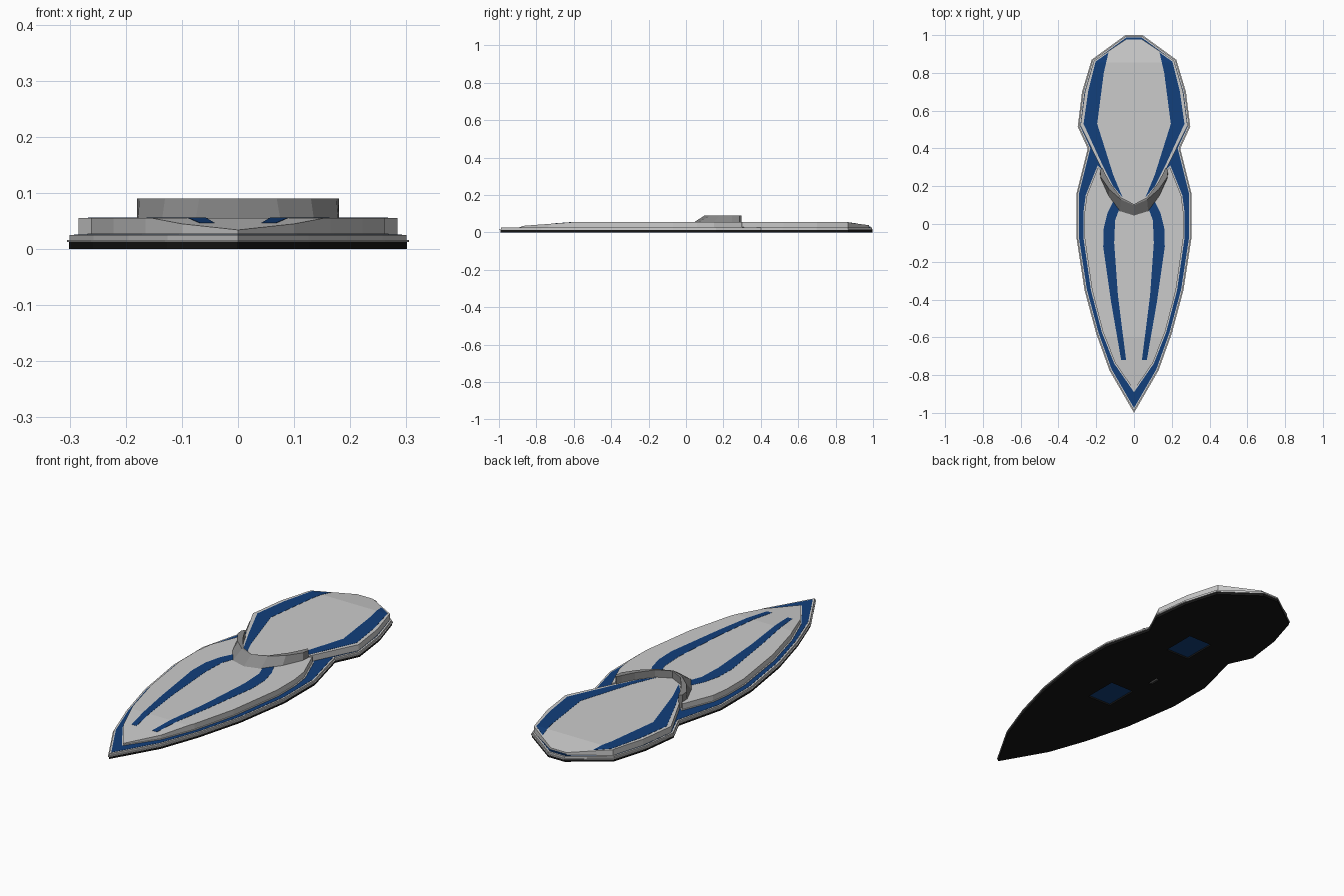
import bpy, bmesh
from mathutils import Vector

if "Cube" in bpy.data.objects:
    bpy.data.objects.remove(bpy.data.objects["Cube"])


def mat(name, rgb):
    m = bpy.data.materials.new(name)
    m.diffuse_color = (*rgb, 1)
    m.use_nodes = True
    m.node_tree.nodes["Principled BSDF"].inputs["Base Color"].default_value = m.diffuse_color
    return m


BLUE = mat("blue", (0.006, 0.05, 0.2))
BLACK = mat("black", (0.008, 0.008, 0.008))
DARK = mat("dark_grey", (0.25, 0.25, 0.25))


def finish(name, bm, material=None):
    bmesh.ops.recalc_face_normals(bm, faces=bm.faces)
    me = bpy.data.meshes.new(name)
    bm.to_mesh(me)
    bm.free()
    ob = bpy.data.objects.new(name, me)
    bpy.context.collection.objects.link(ob)
    if material:
        me.materials.append(material)
    return ob


def mirrored(half):
    """Right half, front to back -> closed counter-clockwise outline."""
    return half + [(-x, y) for x, y in reversed(half) if x > 1e-6]


def inset(pts, d):
    """Mitred inward offset of a counter-clockwise outline."""
    out = []
    for i, p in enumerate(pts):
        p, a, b = Vector(p), Vector(pts[i - 1]), Vector(pts[(i + 1) % len(pts)])
        e, f = (p - a).normalized(), (b - p).normalized()
        n, m = Vector((-e.y, e.x)), Vector((-f.y, f.x))
        out.append(tuple(p + (n + m) * d / (1 + n.dot(m))))
    return out


def deck_z(y):
    """Deck height: flat, sloping down at the nose and the tail."""
    if y < -0.6:
        return 0.055 + (y + 0.6) * 0.075
    if y > 0.855:
        return 0.055 - (y - 0.855) * 0.14
    return 0.055


def slab(name, pts, bottom, top, material=None):
    """Extruded outline; bottom and top may be heights or functions of y."""
    lo = bottom if callable(bottom) else lambda y: bottom
    hi = top if callable(top) else lambda y: top
    bm = bmesh.new()
    bm.faces.new([bm.verts.new((x, y, 0)) for x, y in pts])
    if callable(top):
        for y in (-0.6, 0.855):
            bmesh.ops.bisect_plane(bm, geom=bm.verts[:] + bm.edges[:] + bm.faces[:],
                                   plane_co=(0, y, 0), plane_no=(0, 1, 0))
    res = bmesh.ops.extrude_face_region(bm, geom=bm.faces[:], use_keep_orig=True)
    up = {v for v in res["geom"] if isinstance(v, bmesh.types.BMVert)}
    for v in bm.verts:
        v.co.z = (hi if v in up else lo)(v.co.y)
    return finish(name, bm, material)


def rect(x, y, w, l):
    return [(x - w, y - l), (x + w, y - l), (x + w, y + l), (x - w, y + l)]


# Base layers: black sole, thin flange, rim, blue border
outline = mirrored([(0, -1), (0.13, -0.775), (0.2, -0.58), (0.262, -0.35),
                    (0.305, -0.07), (0.305, 0.16), (0.245, 0.4), (0.298, 0.515),
                    (0.275, 0.7), (0.224, 0.87), (0.045, 1.0)])
sole = slab("sole", inset(outline, 0.004), 0, 0.012, BLACK)
slab("flange", outline, 0.012, 0.016)
slab("rim", inset(outline, 0.005), 0.016, 0.025)
slab("blue_border", inset(outline, 0.013), 0.02, 0.026, BLUE)

# Recessed pockets in the sole
for name, r, colour in (("rear_pocket", rect(0, 0.4, 0.065, 0.085), BLUE),
                        ("front_pocket", rect(0, -0.17, 0.065, 0.085), BLUE),
                        ("small_slot", rect(-0.08, 0.05, 0.01, 0.03), DARK)):
    cutter = slab(name + "_cutter", r, -0.01, 0.009)
    cutter.hide_render = True
    cutter.hide_viewport = True
    mod = sole.modifiers.new(name, "BOOLEAN")
    mod.object = cutter
    mod.solver = "EXACT"
    slab(name + "_panel", r, 0.008, 0.0095, colour)

# Front deck with notch for the collar
front = [(0, -0.88), (0.1, -0.735), (0.165, -0.57), (0.222, -0.35), (0.262, -0.07),
         (0.262, 0.06), (0.25, 0.15), (0.19, 0.3), (0.17, 0.28), (0.1, 0.15), (0, 0.08)]
front = mirrored(front)
slab("front_deck_ledge", inset(front, -0.006), 0.025, 0.028)
slab("front_deck", front, 0.025, deck_z)

# Rear deck
rear = mirrored([(0, 0.09), (0.09, 0.14), (0.165, 0.28), (0.284, 0.52),
                 (0.26, 0.7), (0.212, 0.865), (0.042, 0.978)])
slab("rear_deck", rear, 0.025, deck_z)

# Blue deck stripes, one per side
front_stripe = [(0.042, -0.72), (0.068, -0.72), (0.12, -0.42), (0.163, -0.12),
                (0.16, -0.02), (0.14, 0.06), (0.105, 0.13), (0.07, 0.1),
                (0.1, 0.02), (0.105, -0.1), (0.085, -0.38)]
rear_stripe = [(0.06, 0.14), (0.11, 0.2), (0.175, 0.33), (0.267, 0.53), (0.243, 0.7),
               (0.203, 0.86), (0.135, 0.908), (0.16, 0.8), (0.195, 0.53), (0.11, 0.26)]
for side, s in (("right", 1), ("left", -1)):
    for part, pts in (("front", front_stripe), ("rear", rear_stripe)):
        slab(f"{part}_stripe_{side}", [(s * x, y) for x, y in pts],
             lambda y: deck_z(y) - 0.003, lambda y: deck_z(y) + 0.0008, BLUE)

# Tail strip, just inside the rear end of the border
slab("tail_strip", [(-0.04, 0.976), (0.04, 0.976), (0.045, 0.986), (-0.045, 0.986)],
     0.025, 0.03, BLUE)

# Curved collar: leaning outer face at the middle, upright at the ends
outer = [(0, 0.045), (0.075, 0.068), (0.135, 0.15), (0.178, 0.245), (0.18, 0.285)]
inner = [(0, 0.105), (0.068, 0.14), (0.125, 0.215), (0.155, 0.27), (0.167, 0.298)]
lean = [0.9, 0.85, 0.5, 0.1, 0]
rows = []
for (ox, oy), (ix, iy), t in zip(outer, inner, lean):
    tx, ty = ox + (ix - ox) * t, oy + (iy - oy) * t
    rows.append([(ox, oy, 0.025), (ox, oy, 0.055), (tx, ty, 0.09),
                 (ix, iy, 0.09), (ix, iy, 0.025)])
rows = [[(-x, y, z) for x, y, z in r] for r in rows[:0:-1]] + rows
bm = bmesh.new()
rings = [[bm.verts.new(c) for c in r] for r in rows]
for a, b in zip(rings, rings[1:]):
    for i in range(5):
        j = (i + 1) % 5
        bm.faces.new((a[i], a[j], b[j], b[i]))
bm.faces.new(rings[0])
bm.faces.new(rings[-1])
finish("collar", bm, DARK)
